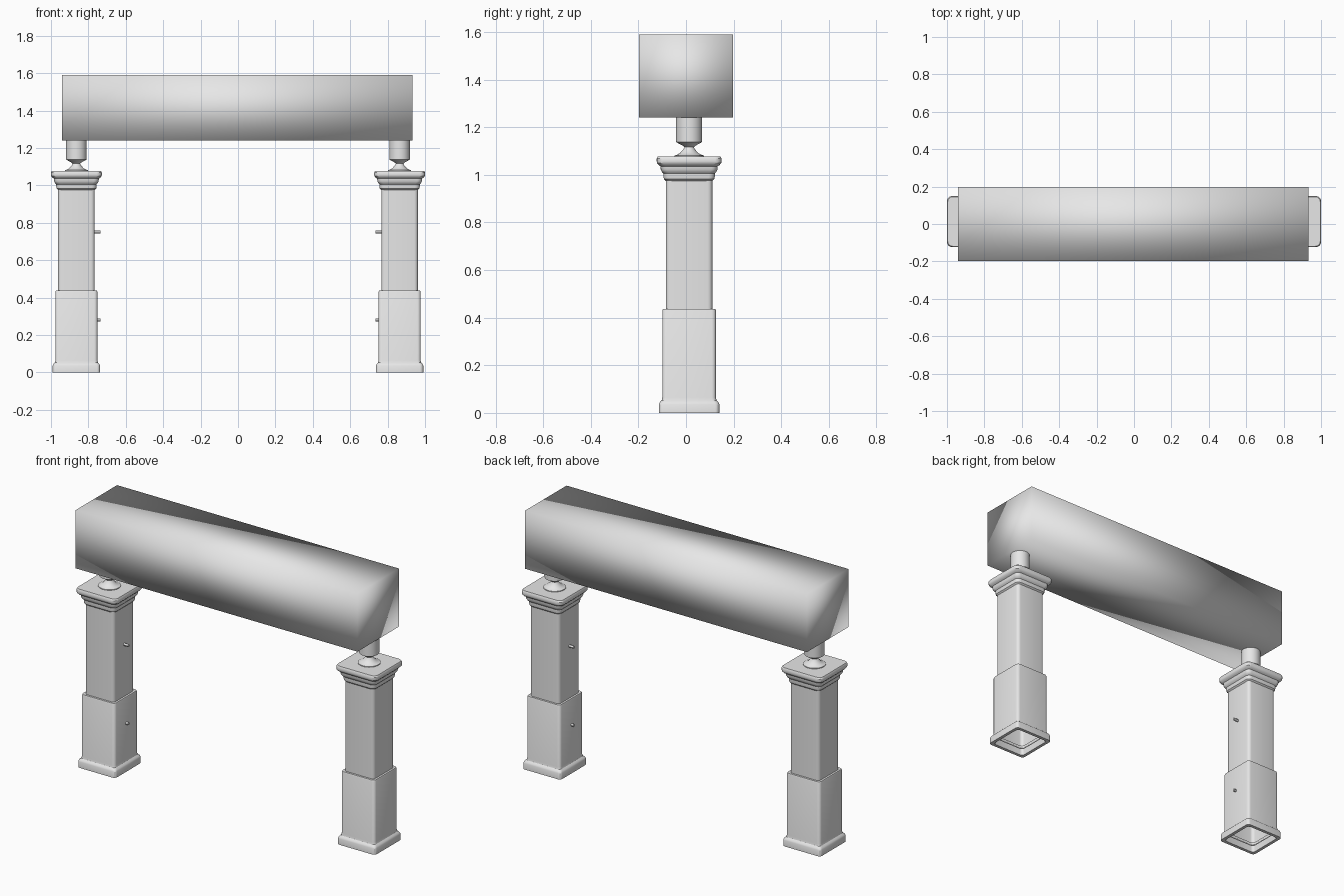
import bpy, bmesh
from math import sin, cos, pi, radians

cube = bpy.data.objects.get("Cube")
if cube:
    bpy.data.objects.remove(cube, do_unlink=True)

grey = bpy.data.materials.new("light_grey")
grey.use_nodes = True
grey.diffuse_color = (0.8, 0.8, 0.8, 1)
grey.node_tree.nodes["Principled BSDF"].inputs["Base Color"].default_value = (0.8, 0.8, 0.8, 1)


def finish(name, bm, loc, angle=30):
    """Turn a bmesh into a shaded, coloured object."""
    mesh = bpy.data.meshes.new(name)
    bm.to_mesh(mesh)
    bm.free()
    mesh.materials.append(grey)
    obj = bpy.data.objects.new(name, mesh)
    bpy.context.collection.objects.link(obj)
    obj.location = loc
    bpy.ops.object.select_all(action='DESELECT')
    obj.select_set(True)
    bpy.context.view_layer.objects.active = obj
    bpy.ops.object.shade_smooth_by_angle(angle=radians(angle))
    return obj


def square_ring(half, radius, steps=4):
    """Outline of a square with rounded corners."""
    pts = []
    for k, (sx, sy) in enumerate(((1, 1), (-1, 1), (-1, -1), (1, -1))):
        for i in range(steps + 1):
            a = pi / 2 * (k + i / steps)
            pts.append((sx * (half - radius) + radius * cos(a),
                        sy * (half - radius) + radius * sin(a)))
    return pts


def round_ring(radius, sides=32):
    return [(radius * cos(2 * pi * i / sides), radius * sin(2 * pi * i / sides))
            for i in range(sides)]


def loft(name, rings, loc, cap_top=True, cap_bottom=False):
    """Skin a stack of (outline, height) rings."""
    bm = bmesh.new()
    rows = [[bm.verts.new((x, y, z)) for x, y in ring] for ring, z in rings]
    n = len(rows[0])
    for low, high in zip(rows, rows[1:]):
        for i in range(n):
            j = (i + 1) % n
            bm.faces.new((low[i], low[j], high[j], high[i]))
    if cap_top:
        bm.faces.new(rows[-1])
    if cap_bottom:
        bm.faces.new(rows[0][::-1])
    return finish(name, bm, loc)


# (half width, height) profiles
SLEEVE = [(0.105, 0.04), (0.108, 0), (0.127, 0), (0.127, 0.036), (0.123, 0.045),
          (0.115, 0.053), (0.1125, 0.065), (0.1125, 0.43), (0.11, 0.437), (0.098, 0.437)]
POST = [(0.098, 0.05), (0.098, 0.98)]
CAP = [(0.098, 0.975), (0.106, 0.983), (0.108, 0.995), (0.108, 1.006), (0.114, 1.012),
       (0.119, 1.022), (0.12, 1.036), (0.128, 1.041), (0.135, 1.05), (0.136, 1.056),
       (0.136, 1.069), (0.132, 1.077)]
SWIVEL = [(0.062, 1.07), (0.062, 1.081), (0.052, 1.084), (0.038, 1.092), (0.024, 1.108),
          (0.02, 1.116), (0.026, 1.122), (0.048, 1.134), (0.055, 1.138), (0.055, 1.245)]

for side, s in (("left", 1), ("right", -1)):
    base = (s * 0.864, 0.013, 0)
    # Hollow column
    for part, profile, r in (("sleeve", SLEEVE, 0.018), ("post", POST, 0.02), ("cap", CAP, 0.026)):
        loft(f"{side}_column_{part}", [(square_ring(h, r), z) for h, z in profile],
             base, cap_top=part == "cap")
    # Turned swivel joint carrying the beam
    loft(f"{side}_swivel", [(round_ring(r), z) for r, z in SWIVEL], base)
    # Pegs on the inner face
    for label, z in (("lower", 0.28), ("upper", 0.75)):
        peg = loft(f"{side}_{label}_peg", [(round_ring(0.008, 12), 0.09), (round_ring(0.008, 12), 0.128)],
                   (base[0], base[1], z))
        peg.rotation_euler = (0, -s * pi / 2, 0)

# Beam, softly shaded across all its edges
bm = bmesh.new()
bmesh.ops.create_cube(bm, size=1)
bmesh.ops.scale(bm, vec=(1.874, 0.393, 0.35), verts=bm.verts)
finish("beam", bm, (-0.005, 0, 1.415), angle=180)
